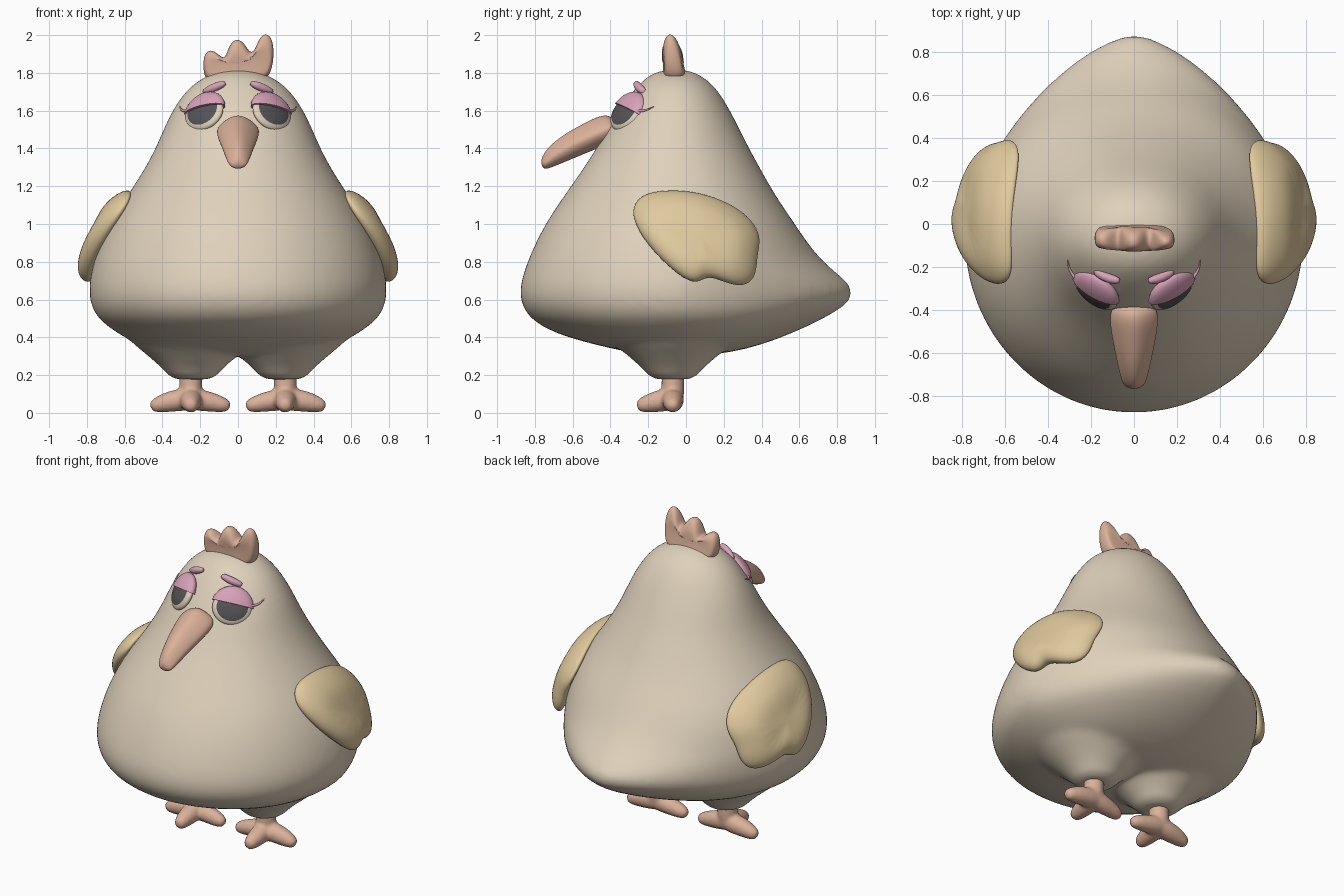
import bpy, bmesh
from math import sin, cos, pi, radians
from mathutils import Vector, Matrix

cube = bpy.data.objects.get("Cube")
if cube:
    bpy.data.objects.remove(cube, do_unlink=True)


def material(name, r, g, b):
    m = bpy.data.materials.new(name)
    m.use_nodes = True
    m.diffuse_color = (r, g, b, 1)
    bsdf = m.node_tree.nodes["Principled BSDF"]
    bsdf.inputs["Base Color"].default_value = (r, g, b, 1)
    bsdf.inputs["Roughness"].default_value = 0.7
    return m


CREAM = material("cream feathers", 0.74, 0.64, 0.50)
GOLD = material("golden wing", 0.75, 0.59, 0.34)
SKIN = material("peach skin", 0.71, 0.44, 0.32)
PINK = material("pink eyelid", 0.69, 0.36, 0.49)
DARK = material("dark iris", 0.09, 0.09, 0.095)


def loft(bm, rings):
    """Bridge equal rings of points and cap both ends."""
    vs = [[bm.verts.new(p) for p in ring] for ring in rings]
    n = len(vs[0])
    for a, b in zip(vs, vs[1:]):
        for i in range(n):
            j = (i + 1) % n
            bm.faces.new((a[i], a[j], b[j], b[i]))
    bm.faces.new(vs[0])
    bm.faces.new(vs[-1])


def tube(bm, path, sides=12):
    """Tapered tube with rounded ends through (x, y, z, radius) points."""
    pts = [(Vector(p[:3]), p[3]) for p in path]
    for end, nxt in ((0, 1), (-1, -2)):
        c, r = pts[end]
        tip = (c + (c - pts[nxt][0]).normalized() * r * 0.75, r * 0.6)
        pts.insert(0 if end == 0 else len(pts), tip)
    rings = []
    for i, (c, r) in enumerate(pts):
        d = pts[min(i + 1, len(pts) - 1)][0] - pts[max(i - 1, 0)][0]
        q = d.to_track_quat('Z', 'Y')
        rings.append([c + q @ Vector((r * cos(t), r * sin(t), 0))
                      for t in (2 * pi * k / sides for k in range(sides))])
    loft(bm, rings)


def finish(name, bm, mats, subsurf=0, voxel=0, smooth=0):
    bmesh.ops.recalc_face_normals(bm, faces=bm.faces[:])
    for f in bm.faces:
        f.smooth = True
    me = bpy.data.meshes.new(name)
    bm.to_mesh(me)
    bm.free()
    ob = bpy.data.objects.new(name, me)
    bpy.context.collection.objects.link(ob)
    for m in mats:
        me.materials.append(m)
    if subsurf:
        s = ob.modifiers.new("subdivide", 'SUBSURF')
        s.levels = s.render_levels = subsurf
    if voxel:
        r = ob.modifiers.new("merge", 'REMESH')
        r.mode, r.voxel_size, r.use_smooth_shade = 'VOXEL', voxel, True
    if smooth:
        s = ob.modifiers.new("soften", 'SMOOTH')
        s.factor, s.iterations = 0.5, smooth
    return ob


# Body profile: height, half width, front y, back y
PROFILE = [
    (1.82, .04, -.10, -.01), (1.8, .14, -.18, .06), (1.755, .22, -.235, .125),
    (1.7, .283, -.285, .175), (1.6, .35, -.36, .235), (1.5, .395, -.42, .285),
    (1.4, .437, -.475, .335), (1.3, .49, -.54, .39), (1.2, .553, -.61, .445),
    (1.1, .622, -.68, .508), (1, .682, -.745, .578), (.9, .73, -.797, .643),
    (.8, .765, -.84, .725), (.72, .783, -.867, .825), (.66, .79, -.88, .89),
    (.59, .787, -.88, .885), (.5, .752, -.835, .735), (.42, .637, -.70, .56),
    (.36, .53, -.48, .40), (.32, .38, -.3, .24), (.305, .2, -.18, .1)]
MID_Y = -.06


def section(z):
    z = max(min(z, PROFILE[0][0]), PROFILE[-1][0])
    for a, b in zip(PROFILE, PROFILE[1:]):
        if z >= b[0]:
            t = (z - b[0]) / (a[0] - b[0])
            return [b[i] + (a[i] - b[i]) * t for i in (1, 2, 3)]


def tail_power(z):
    """Plan shape of the back: pointed at the tail, round away from it."""
    return min(2, 1.45 + 1.75 * abs(z - .63))


def side_x(y, z):
    w, front, back = section(z)
    p = tail_power(z) if y > MID_Y else 2
    t = (y - MID_Y) / ((back if y > MID_Y else front) - MID_Y)
    return w * max(0, 1 - min(t, 1) ** p) ** (1 / p)


def front_y(x, z):
    w, front, _ = section(z)
    return MID_Y + (front - MID_Y) * max(0, 1 - (x / w) ** 2) ** .5


def body_ring(z, w, front, back):
    ring = []
    for k in range(64):
        c, s = cos(2 * pi * k / 64), sin(2 * pi * k / 64)
        e = 2 / tail_power(z) if s > 0 else 1
        x = w * abs(c) ** e * (1 if c > 0 else -1)
        ring.append((x, MID_Y + abs(s) ** e * ((back if s > 0 else front) - MID_Y), z))
    return ring


# Body and flared thighs merged into one soft form
THIGH = [(.175, .09), (.187, .125), (.22, .147), (.26, .19), (.3, .236),
         (.34, .285), (.4, .36), (.48, .3), (.52, .12)]
bm = bmesh.new()
loft(bm, [body_ring(*row) for row in PROFILE])
for side in (-1, 1):
    loft(bm, [[(side * .24 + r * cos(k * pi / 16), -.07 + r * sin(k * pi / 16), z)
               for k in range(32)] for z, r in THIGH])
finish("body", bm, [CREAM], subsurf=1, voxel=.02, smooth=14)


def puff(bm, outline, anchor, place):
    """Pillow from a closed outline; place(u, v, depth) gives the 3D point."""
    rings = []
    for deg in (-80, -60, -35, -12, 12, 35, 60, 80):
        s, d = cos(radians(deg)) ** .45, sin(radians(deg))
        rings.append([place(*(Vector(anchor(u, v)).lerp(Vector((u, v)), s)), d)
                      for u, v in outline])
    loft(bm, rings)


# Comb
COMB = [(-.14, 1.74), (-.18, 1.77), (-.187, 1.86), (-.172, 1.915), (-.135, 1.925), (-.095, 1.89),
        (-.07, 1.875), (-.055, 1.92), (-.032, 1.972), (.006, 1.982), (.038, 1.952), (.06, 1.91),
        (.085, 1.91), (.105, 1.967), (.132, 2.01), (.17, 2.005), (.189, 1.95), (.19, 1.87),
        (.17, 1.78), (.12, 1.75), (0, 1.75)]


def comb_point(u, v, d):
    h = (v - 1.8) / .2
    thick = .066 * (1 - .2 * h) * (1 - 9 * u * u)
    return (u, -.062 - .022 * h + d * thick, v)


bm = bmesh.new()
puff(bm, COMB, lambda u, v: (u * .75, 1.82), comb_point)
finish("comb", bm, [SKIN], subsurf=2, smooth=2)

# Beak: y, z, half width, half height
bm = bmesh.new()
BEAK = [(-.365, 1.525, .085, .055), (-.415, 1.507, .118, .08), (-.5, 1.468, .11, .076),
        (-.6, 1.422, .09, .071), (-.69, 1.37, .07, .058), (-.74, 1.332, .055, .041),
        (-.762, 1.306, .034, .02)]
rings = []
for y, z, w, h in BEAK:
    ring = []
    for k in range(20):
        c, s = cos(k * pi / 10), sin(k * pi / 10)
        ring.append((w * c * (1 - .35 * max(s, 0)), y - .44 * h * s, z + .9 * h * s))
    rings.append(ring)
loft(bm, rings)
finish("beak", bm, [SKIN], subsurf=2)

# Wing outline: y, z
WING = [(-.285, 1.09), (-.255, 1.14), (-.19, 1.175), (-.05, 1.185), (.1, 1.165), (.25, 1.105),
        (.355, 1.025), (.405, .925), (.38, .84), (.38, .76), (.355, .69), (.29, .663), (.2, .69),
        (.12, .725), (.07, .688), (.02, .69), (-.05, .735), (-.15, .825), (-.24, .935), (-.285, 1.03)]

for side, label in ((1, "left"), (-1, "right")):
    # Wing, draped over the flank and lifting toward the back
    bm = bmesh.new()
    puff(bm, WING, lambda u, v: (.08 + (u - .08) * .1, .95),
         lambda u, v, d: (side * (side_x(u, v) + .022 + max(u, 0) * .06
                                  + d * (.077 if d > 0 else .06)), u, v))
    finish(label + "_wing", bm, [GOLD], subsurf=2, smooth=4)

    # Leg and three-toed foot
    bm = bmesh.new()
    foot = [[(.25, -.07, .25, .063), (.25, -.07, .15, .062), (.25, -.07, .08, .066)],
            [(.25, -.07, .075, .065), (.36, -.07, .062, .06), (.435, -.07, .04, .043)],
            [(.25, -.07, .075, .065), (.14, -.072, .058, .055), (.07, -.075, .04, .042)],
            [(.25, -.07, .075, .065), (.25, -.15, .062, .062), (.25, -.23, .042, .045)]]
    for path in foot:
        tube(bm, [(side * x, y, z, r) for x, y, z, r in path])
    finish(label + "_foot", bm, [SKIN], subsurf=1, voxel=.011, smooth=6)

    # Eye frame facing out from the head
    n = Vector((side * .55, -.71, .5)).normalized()
    right = Vector((0, 0, 1)).cross(n).normalized()
    up = n.cross(right)
    where = Vector((side * .183, front_y(.183, 1.593), 1.593)) - n * .01
    frame = Matrix.Translation(where) @ Matrix((right, up, n)).transposed().to_4x4()

    # Eyeball with a dark iris
    bm = bmesh.new()
    bmesh.ops.create_uvsphere(bm, u_segments=32, v_segments=24, radius=1,
                              matrix=Matrix.Diagonal((.118, .106, .036, 1)))
    for f in bm.faces:
        c = f.calc_center_median()
        f.material_index = int(c.z > 0 and Vector((c.x / .118, c.y / .106)).length < .77)
    bm.transform(frame)
    finish(label + "_eye", bm, [CREAM, DARK])

    # Drooping upper lid
    bm = bmesh.new()
    bmesh.ops.create_uvsphere(bm, u_segments=32, v_segments=16, radius=1,
                              matrix=Matrix.Diagonal((.127, .126, .05, 1)))
    bmesh.ops.bisect_plane(bm, geom=bm.verts[:] + bm.edges[:] + bm.faces[:],
                           plane_co=(0, .018, 0), plane_no=(side * .26, 1, 0), clear_inner=True)
    bmesh.ops.holes_fill(bm, edges=[e for e in bm.edges if e.is_boundary])
    bm.transform(frame)
    lid = finish(label + "_eyelid", bm, [PINK])
    lid.data.set_sharp_from_angle(angle=radians(50))

    # Brow and lash
    strokes = {"_brow": [(.078, -.262, 1.742, .018), (.105, -.257, 1.732, .023),
                         (.14, -.243, 1.716, .024), (.172, -.225, 1.702, .019)],
               "_lash": [(.25, -.275, 1.603, .01), (.28, -.243, 1.597, .008),
                         (.302, -.212, 1.602, .006), (.308, -.17, 1.622, .003)]}
    for part, pts in strokes.items():
        bm = bmesh.new()
        tube(bm, [(side * x, y, z, r) for x, y, z, r in pts], 10)
        finish(label + part, bm, [PINK], subsurf=1)
